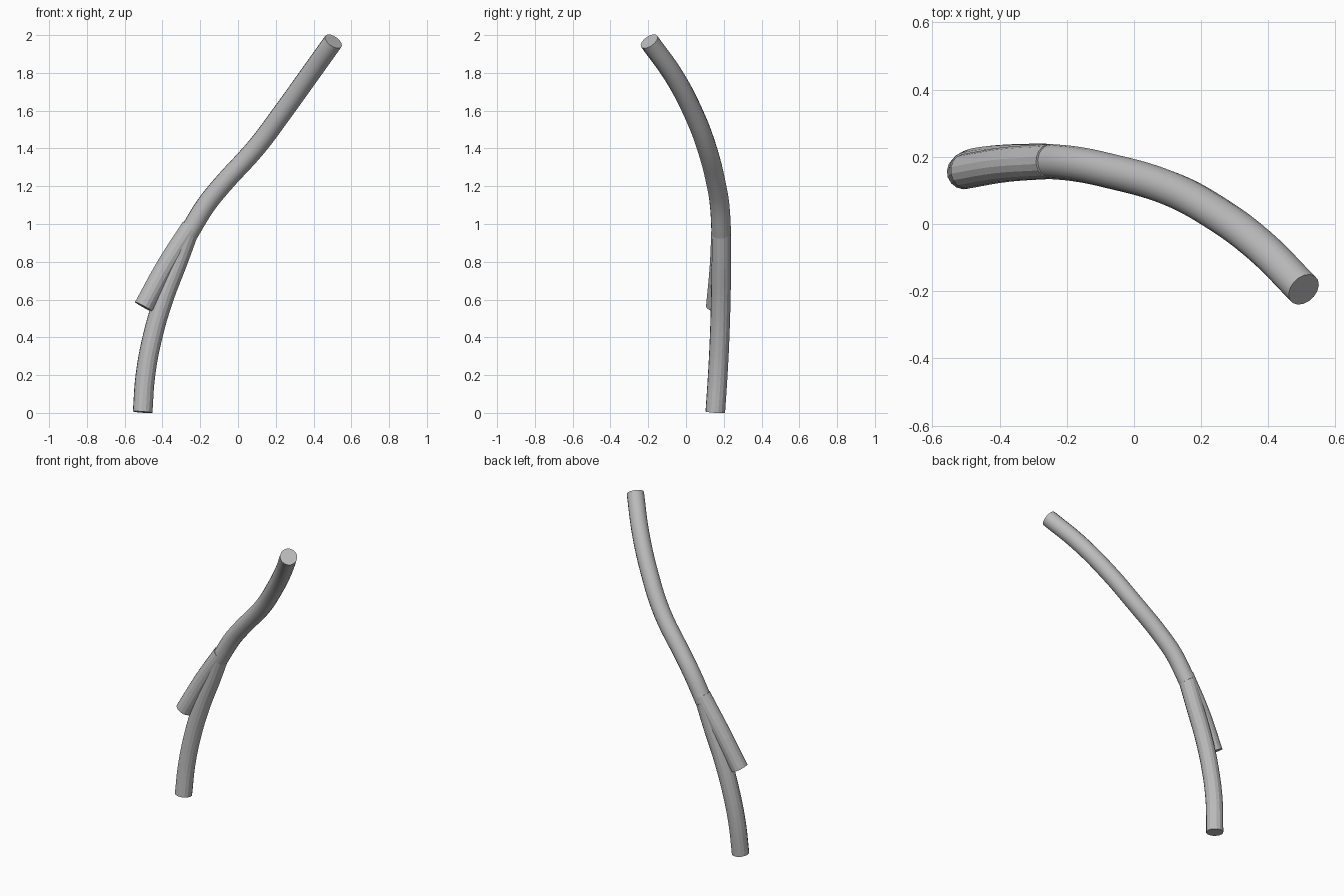
import bpy

cube = bpy.data.objects.get("Cube")
if cube:
    bpy.data.objects.remove(cube, do_unlink=True)

RADIUS = 0.052

grey = bpy.data.materials.new("plain grey")
grey.use_nodes = True
grey.diffuse_color = (0.5, 0.5, 0.5, 1)
grey.node_tree.nodes["Principled BSDF"].inputs["Base Color"].default_value = grey.diffuse_color


def tube(name, path, smooth):
    """Sweep a capped round section along a smooth path."""
    curve = bpy.data.curves.new(name, "CURVE")
    curve.dimensions = "3D"
    curve.bevel_depth = RADIUS
    curve.bevel_resolution = 6
    curve.resolution_u = 6
    curve.use_fill_caps = True
    spline = curve.splines.new("BEZIER")
    spline.bezier_points.add(len(path) - 1)
    for point, co in zip(spline.bezier_points, path):
        point.co = co
        point.handle_left_type = point.handle_right_type = "AUTO"
    obj = bpy.data.objects.new(name, curve)
    bpy.context.collection.objects.link(obj)
    bpy.ops.object.select_all(action="DESELECT")
    obj.select_set(True)
    bpy.context.view_layer.objects.active = obj
    bpy.ops.object.convert(target="MESH")
    obj = bpy.context.view_layer.objects.active
    obj.data.materials.clear()
    obj.data.materials.append(grey)
    if smooth:
        bpy.ops.object.shade_smooth_by_angle(angle=0.7)
    else:
        bpy.ops.object.shade_flat()


# Long upper tube, rising from the junction and bending forward
tube("upper_tube", [
    (-0.262, 0.187, 0.95), (-0.17, 0.178, 1.10), (-0.09, 0.162, 1.20),
    (0.10, 0.108, 1.41), (0.235, 0.038, 1.59), (0.375, -0.065, 1.785),
    (0.505, -0.195, 1.967)], True)

# Main lower branch, curving down to the ground
tube("lower_branch", [
    (-0.505, 0.155, 0.004), (-0.49, 0.168, 0.2), (-0.453, 0.178, 0.4),
    (-0.395, 0.184, 0.6), (-0.315, 0.187, 0.81), (-0.265, 0.187, 0.947)], False)

# Short side branch
tube("side_branch", [
    (-0.50, 0.157, 0.562), (-0.38, 0.177, 0.78), (-0.248, 0.186, 0.985)], False)
